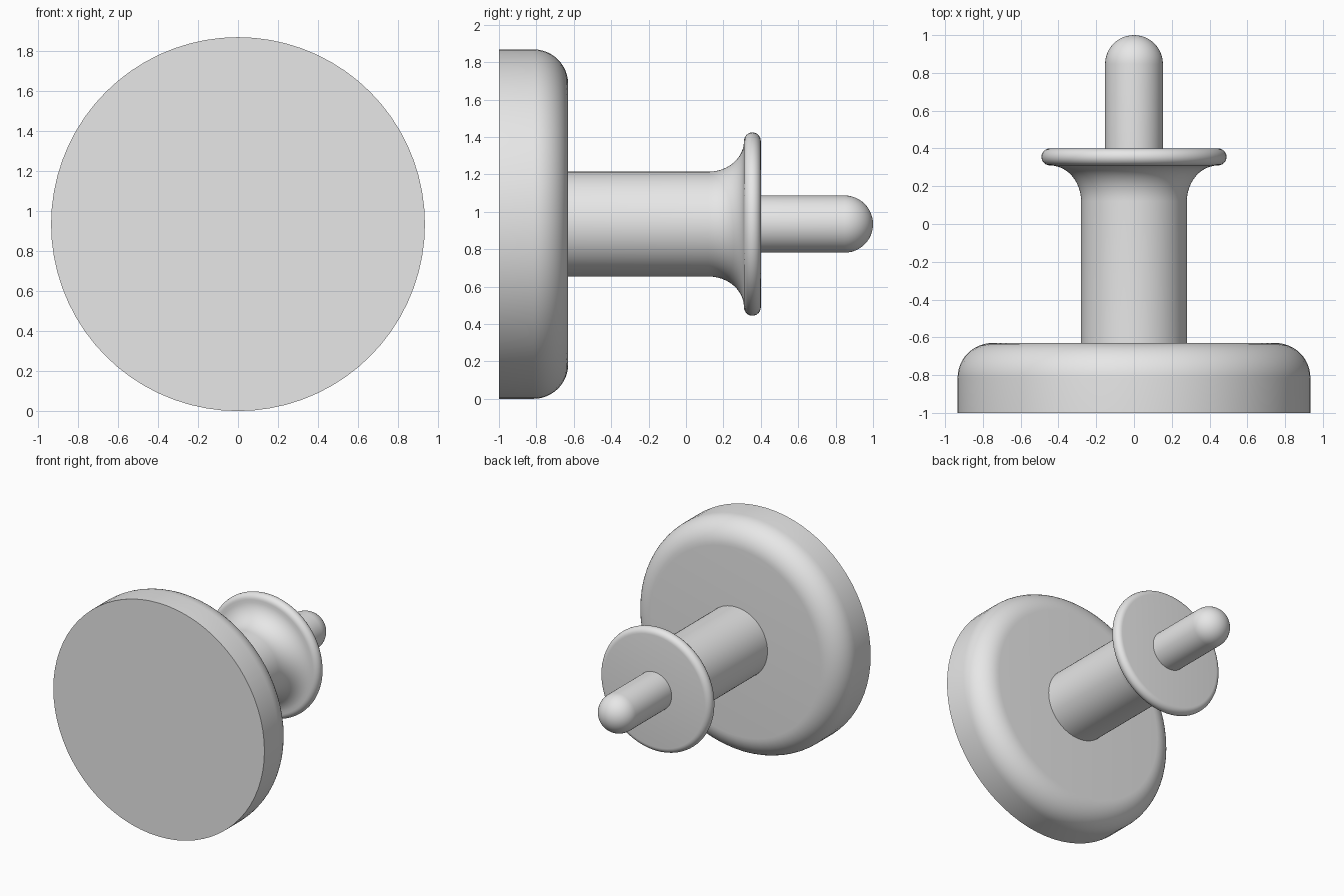
import bpy, bmesh
from math import pi, sin, cos, radians

cube = bpy.data.objects.get("Cube")
if cube:
    bpy.data.objects.remove(cube, do_unlink=True)

AXIS_Z = 0.934   # height of the turning axis, which runs along y

grey = bpy.data.materials.new("plain grey")
grey.use_nodes = True
grey.diffuse_color = (0.8, 0.8, 0.8, 1)
grey.node_tree.nodes["Principled BSDF"].inputs["Base Color"].default_value = (0.8, 0.8, 0.8, 1)


def arc(y, r, size_y, size_r, start, end, steps=12):
    """Points (y, radius) on an elliptical arc; 0 degrees points to +y, 90 outwards."""
    angles = [radians(start + (end - start) * i / steps) for i in range(steps + 1)]
    return [(y + size_y * cos(a), r + size_r * sin(a)) for a in angles]


def turned_part(name, profile, segments=72):
    """Revolve a (y, radius) profile around the axis."""
    bm = bmesh.new()
    verts = [bm.verts.new((r, y, 0)) for y, r in profile]
    edges = [bm.edges.new(pair) for pair in zip(verts, verts[1:])]
    bmesh.ops.spin(bm, geom=verts + edges, cent=(0, 0, 0), axis=(0, 1, 0),
                   angle=2 * pi, steps=segments)
    bmesh.ops.remove_doubles(bm, verts=bm.verts, dist=0.0001)
    bmesh.ops.recalc_face_normals(bm, faces=bm.faces)
    mesh = bpy.data.meshes.new(name)
    bm.to_mesh(mesh)
    bm.free()
    mesh.materials.append(grey)
    part = bpy.data.objects.new(name, mesh)
    part.location.z = AXIS_Z
    bpy.context.collection.objects.link(part)
    bpy.ops.object.select_all(action="DESELECT")
    part.select_set(True)
    bpy.context.view_layer.objects.active = part
    bpy.ops.object.shade_smooth_by_angle(angle=radians(30))


# Broad disc with a rounded back edge
turned_part("base_disc", [(-1, 0), (-1, 0.934)]
            + arc(-0.815, 0.749, 0.185, 0.185, 90, 0) + [(-0.63, 0)])

# Stem that flares into a round-edged flange
turned_part("stem_and_flange", [(-0.64, 0), (-0.64, 0.28)]
            + arc(0.12, 0.445, 0.19, 0.165, -90, 0)
            + arc(0.355, 0.445, 0.045, 0.045, 180, 0) + [(0.4, 0)])

# Round-tipped pin
turned_part("pin", [(0.39, 0), (0.39, 0.153)]
            + arc(0.847, 0, 0.153, 0.153, 90, 0))
